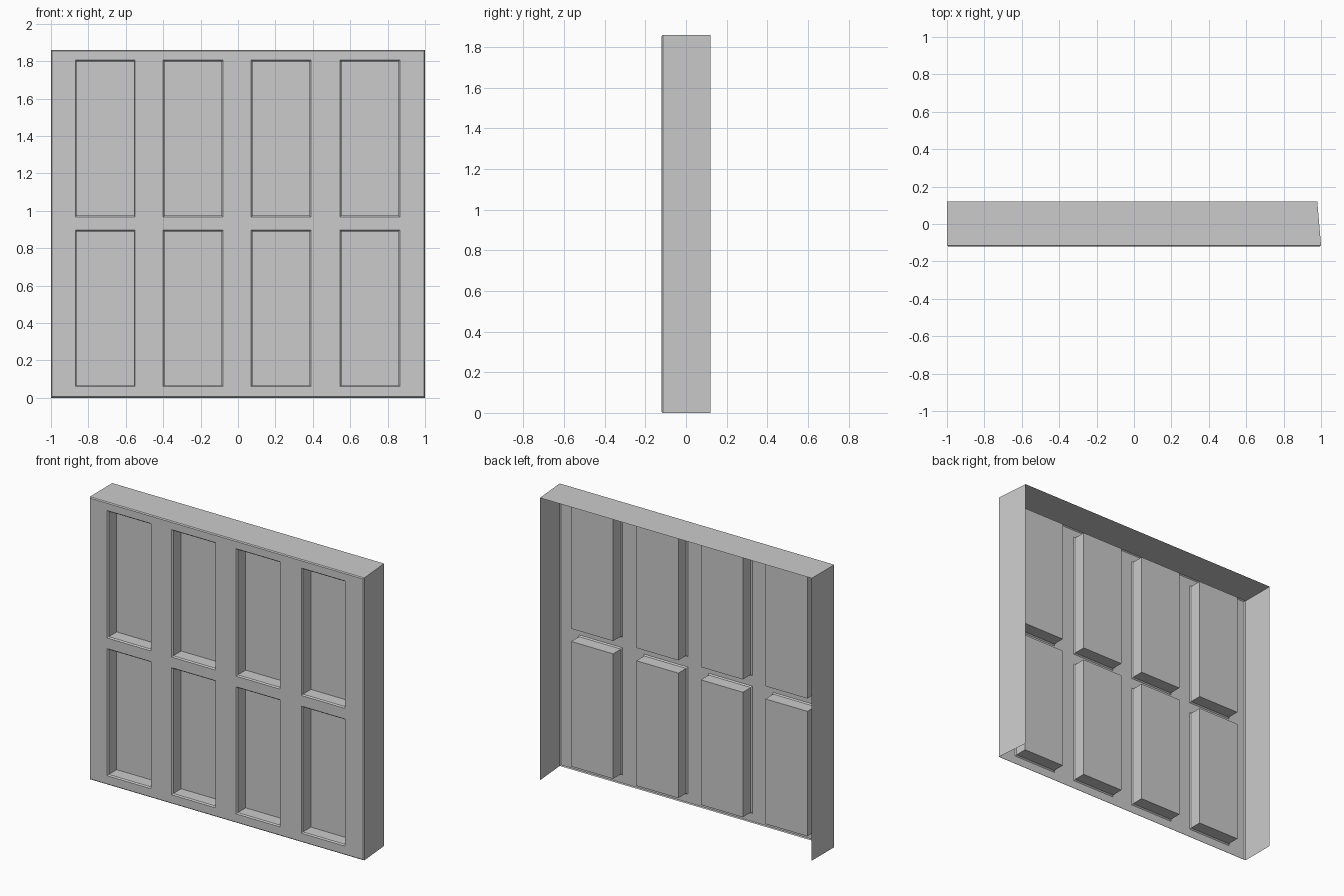
import bpy, bmesh

if "Cube" in bpy.data.objects:
    bpy.data.objects.remove(bpy.data.objects["Cube"])

FRONT, BACK, H = -0.12, 0.12, 1.86
C = 0.006  # border chamfer
xs = [-1 + C, -0.87, -0.55, -0.40, -0.08, 0.07, 0.39, 0.545, 0.865, 1 - C]
zs = [C, 0.06, 0.897, 0.967, 1.806, H - C]

bm = bmesh.new()

# front sheet as a grid; odd cells become windows
grid = [[bm.verts.new((x, FRONT, z)) for z in zs] for x in xs]
windows = []
for i in range(len(xs) - 1):
    for j in range(len(zs) - 1):
        f = bm.faces.new((grid[i][j], grid[i + 1][j], grid[i + 1][j + 1], grid[i][j + 1]))
        if i % 2 and j % 2:
            windows.append(f)
border = [e for e in bm.edges if e.is_boundary]
bm.normal_update()

# chamfered window rims, then the recesses
bmesh.ops.inset_individual(bm, faces=windows, thickness=0.01, depth=-0.008)
res = bmesh.ops.extrude_discrete_faces(bm, faces=windows)
for f in res["faces"]:
    for v in f.verts:
        v.co.y = -0.03

# chamfer around the outer border
res = bmesh.ops.extrude_edge_only(bm, edges=border)
for v in [g for g in res["geom"] if isinstance(g, bmesh.types.BMVert)]:
    v.co.y += C
    if v.co.x < xs[0] + 1e-4:
        v.co.x = -1
    elif v.co.x > xs[-1] - 1e-4:
        v.co.x = 1
    if v.co.z < C + 1e-4:
        v.co.z = 0
    elif v.co.z > H - C - 1e-4:
        v.co.z = H

# side and top walls; back and bottom stay open, right wall leans in
rim = [e for e in bm.edges if e.is_boundary and not all(v.co.z < 1e-4 for v in e.verts)]
res = bmesh.ops.extrude_edge_only(bm, edges=rim)
for v in [g for g in res["geom"] if isinstance(g, bmesh.types.BMVert)]:
    v.co.y = BACK
    if v.co.x > 0.999:
        v.co.x = 0.98

bmesh.ops.recalc_face_normals(bm, faces=bm.faces)
mesh = bpy.data.meshes.new("window_wall")
bm.to_mesh(mesh)
bm.free()
bpy.context.collection.objects.link(bpy.data.objects.new("window_wall", mesh))
